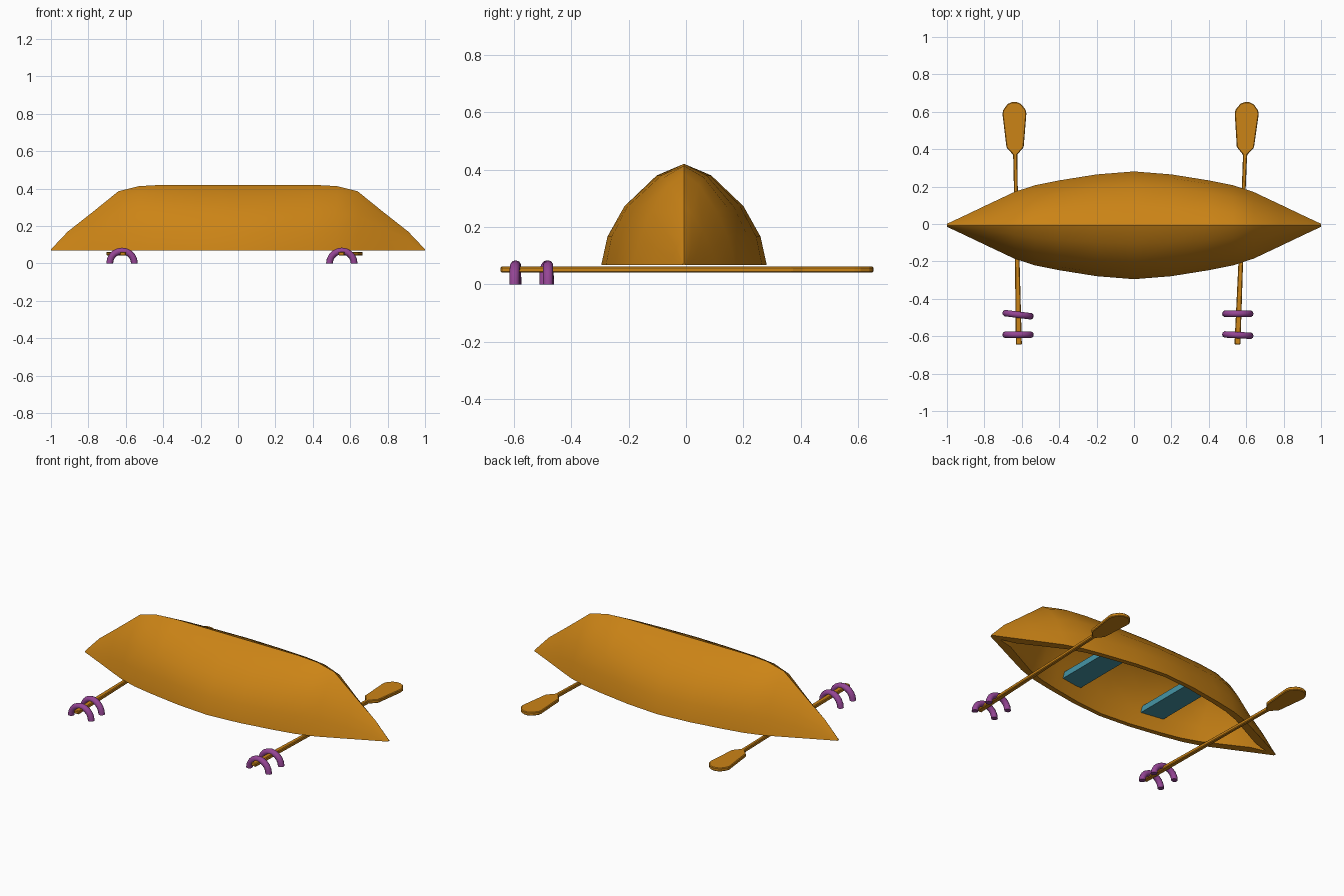
import bpy, bmesh, math

if "Cube" in bpy.data.objects:
    bpy.data.objects.remove(bpy.data.objects["Cube"])

def material(name, rgb):
    m = bpy.data.materials.new(name)
    m.diffuse_color = (*rgb, 1)
    m.use_nodes = True
    m.node_tree.nodes["Principled BSDF"].inputs["Base Color"].default_value = m.diffuse_color
    return m

WOOD = material("wood", (0.60, 0.23, 0.008))
PURPLE = material("purple", (0.30, 0.06, 0.30))
TEAL = material("teal", (0.06, 0.30, 0.38))

def finish(name, bm, mat, loc=(0, 0, 0), rot=0, angle=None):
    bmesh.ops.recalc_face_normals(bm, faces=bm.faces)
    me = bpy.data.meshes.new(name)
    bm.to_mesh(me)
    bm.free()
    ob = bpy.data.objects.new(name, me)
    bpy.context.collection.objects.link(ob)
    me.materials.append(mat)
    ob.location = loc
    ob.rotation_euler.z = rot
    if angle:
        bpy.ops.object.select_all(action='DESELECT')
        ob.select_set(True)
        bpy.context.view_layer.objects.active = ob
        bpy.ops.object.shade_smooth_by_angle(angle=math.radians(angle))
    return ob

# Upturned hull: stations (x, half width, keel height), mirrored along x
RIM = 0.068
half = [(0.2, 0.272, 0.42), (0.4, 0.24, 0.42), (0.53, 0.214, 0.413),
        (0.64, 0.178, 0.385), (0.78, 0.112, 0.272), (0.91, 0.050, 0.17), (1.0, 0.008, 0.075)]
stations = [(-x, w, z) for x, w, z in reversed(half)] + [(0, 0.288, 0.42)] + half
section = [(1, 0), (0.925, 0.28), (0.72, 0.58), (0.33, 0.885), (0, 1)]

def shell(bm, x_scale, w_in, z_in):
    rows = []
    for x, w, zk in stations:
        v = min(1, max(0, (abs(x) - 0.5) / 0.5)) * 0.8      # sharper V towards the stems
        w = max(w - w_in, 0.003)
        h = max(zk - z_in - RIM, 0.003)
        side = [(w * (f + (1 - t - f) * v), RIM + h * t) for f, t in section]
        pts = [(-y, z) for y, z in side] + list(reversed(side[:-1]))
        rows.append([bm.verts.new((x * x_scale, y, z)) for y, z in pts])
    for a, b in zip(rows, rows[1:]):
        for i in range(len(a) - 1):
            bm.faces.new((a[i], a[i + 1], b[i + 1], b[i]))
    bm.faces.new(rows[0])
    bm.faces.new(rows[-1])
    return rows

bm = bmesh.new()
outer = shell(bm, 1, 0, 0)
inner = shell(bm, 0.93, 0.026, 0.03)
for k in range(len(outer) - 1):
    for s in (0, -1):
        bm.faces.new((outer[k][s], outer[k + 1][s], inner[k + 1][s], inner[k][s]))
for e in (0, -1):
    bm.faces.new((outer[e][0], outer[e][-1], inner[e][-1], inner[e][0]))
finish("hull", bm, WOOD, (0, -0.007, 0), angle=25)

# Seats spanning the inside of the hull
for i, x in enumerate((-0.31, 0.25)):
    bm = bmesh.new()
    bmesh.ops.create_cube(bm, size=1)
    for v in bm.verts:
        v.co.x *= 0.14
        v.co.y *= 0.45 if v.co.z < 0 else 0.42
        v.co.z *= 0.035
    finish(f"seat_{i + 1}", bm, TEAL, (x, -0.007, 0.165))

# Paddles: flat outline (half width, y) extruded, with chamfered edges
outline = [(0.016, -0.645), (0.014, -0.4), (0.010, 0.1), (0.011, 0.37), (0.046, 0.41),
           (0.064, 0.59), (0.060, 0.61), (0.036, 0.642), (0.012, 0.652)]

def paddle(name, x, rot):
    bm = bmesh.new()
    pts = outline + [(-w, y) for w, y in reversed(outline)]
    face = bm.faces.new([bm.verts.new((w, y, 0)) for w, y in pts])
    ext = bmesh.ops.extrude_face_region(bm, geom=[face])
    for v in ext["geom"]:
        if isinstance(v, bmesh.types.BMVert):
            v.co.z = 0.021
    ob = finish(name, bm, WOOD, (x, 0, 0.041), rot)
    bev = ob.modifiers.new("chamfer", 'BEVEL')
    bev.width = 0.004
    bev.segments = 1

paddle("left_paddle", -0.628, math.radians(1.1))
paddle("right_paddle", 0.579, math.radians(-2.3))

# Half hoops over the paddle handles
def hoop(name, x, y, rot, R=0.066, r=0.018, n=10, m=10):
    bm = bmesh.new()
    rings = []
    for i in range(n + 1):
        a = math.pi * i / n
        ring = []
        for j in range(m):
            b = 2 * math.pi * j / m
            d = R + r * math.cos(b)
            ring.append(bm.verts.new((d * math.cos(a), r * math.sin(b), d * math.sin(a))))
        rings.append(ring)
    for p, q in zip(rings, rings[1:]):
        for j in range(m):
            k = (j + 1) % m
            bm.faces.new((p[j], p[k], q[k], q[j]))
    bm.faces.new(rings[0])
    bm.faces.new(rings[-1])
    finish(name, bm, PURPLE, (x, y, 0), math.radians(rot), angle=40)

hoop("left_hoop_inner", -0.62, -0.485, -7)
hoop("left_hoop_outer", -0.62, -0.592, 0)
hoop("right_hoop_inner", 0.555, -0.48, 0)
hoop("right_hoop_outer", 0.555, -0.594, -3)
